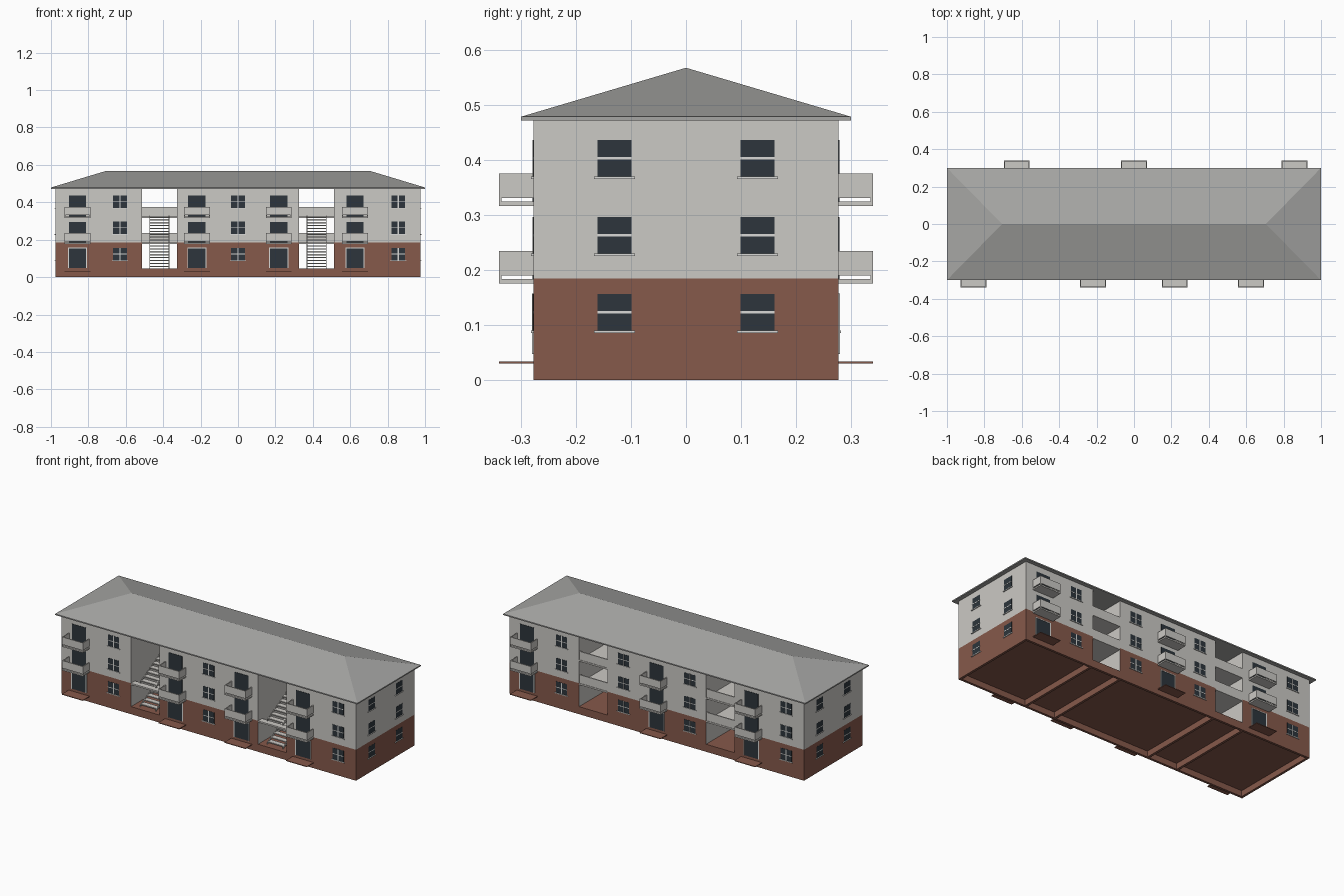
import bpy, bmesh

if "Cube" in bpy.data.objects:
    bpy.data.objects.remove(bpy.data.objects["Cube"], do_unlink=True)


def material(name, rgb):
    m = bpy.data.materials.new(name)
    m.use_nodes = True
    m.diffuse_color = (*rgb, 1)
    m.node_tree.nodes["Principled BSDF"].inputs["Base Color"].default_value = (*rgb, 1)
    return m


PLASTER = material("pale plaster", (0.6, 0.585, 0.555))
BRICK = material("red brick", (0.24, 0.1, 0.07))
ROOF = material("grey roofing", (0.38, 0.38, 0.37))
GLASS = material("dark glass", (0.026, 0.036, 0.045))
FRAME = material("white frame", (0.7, 0.7, 0.68))

HX, HY = 0.975, 0.277            # half size of the walls
EAVES, BRICK_TOP, FLOOR = 0.472, 0.185, 0.045
WELL = (0.327, 0.514)            # stairwell between these x values, both sides
STOREYS = (FLOOR, 0.185, 0.325)


def add_box(bm, x, y, z, mat=0):
    x, y, z = sorted(x), sorted(y), sorted(z)
    v = [bm.verts.new((a, b, c)) for a in x for b in y for c in z]
    for idx in ((0, 1, 3, 2), (4, 6, 7, 5), (0, 4, 5, 1),
                (2, 3, 7, 6), (0, 2, 6, 4), (1, 5, 7, 3)):
        bm.faces.new([v[i] for i in idx]).material_index = mat


def finish(name, bm, mats):
    bmesh.ops.recalc_face_normals(bm, faces=bm.faces)
    me = bpy.data.meshes.new(name)
    bm.to_mesh(me)
    bm.free()
    for m in mats:
        me.materials.append(m)
    ob = bpy.data.objects.new(name, me)
    bpy.context.scene.collection.objects.link(ob)
    return ob


def boxes(name, items, *mats):
    bm = bmesh.new()
    for it in items:
        add_box(bm, *it)
    return finish(name, bm, mats)


def on_wall(side, u, d, z, mat=0):
    """Box given along a wall (u), outward from it (d) and in height (z)."""
    s = -1 if side in ("front", "left") else 1
    if side in ("front", "back"):
        return (u, [s * (HY + a) for a in d], z, mat)
    return ([s * (HX + a) for a in d], u, z, mat)


def span(c, half):
    return (c - half, c + half)


# Three wall blocks, brick below and plaster above; stairwell faces are plaster
for name, x in (("west_block", (-HX, -WELL[1])), ("middle_block", (-WELL[0], WELL[0])),
                ("east_block", (WELL[1], HX))):
    bm = bmesh.new()
    add_box(bm, x, (-HY, HY), (0.035, EAVES))
    for h in (FLOOR, BRICK_TOP):
        bmesh.ops.bisect_plane(bm, geom=bm.verts[:] + bm.edges[:] + bm.faces[:],
                               plane_co=(0, 0, h), plane_no=(0, 0, 1))
    for f in bm.faces:
        c = f.calc_center_median()
        inner = abs(f.normal.x) > 0.5 and abs(c.x) < HX - 0.01
        f.material_index = 1 if c.z < BRICK_TOP and not inner else 0
    finish(name, bm, (PLASTER, BRICK))

# Hollow footing: outer skirt and the cross walls beside the stairwells
T = 0.014
footing = [((-HX, HX), (s * HY, s * (HY - T)), (0, 0.035)) for s in (-1, 1)]
footing += [((s * HX, s * (HX - T)), (T - HY, HY - T), (0, 0.035)) for s in (-1, 1)]
for s in (-1, 1):
    footing += [((s * a, s * b), (T - HY, HY - T), (0, 0.035))
                for a, b in ((WELL[0] - T, WELL[0]), (WELL[1], WELL[1] + T))]
boxes("footing", footing, BRICK)

# Hipped roof on a thin eaves slab
bm = bmesh.new()
rings = [[bm.verts.new((x, y, z)) for x, y in ((-1, -0.3), (1, -0.3), (1, 0.3), (-1, 0.3))]
         for z in (EAVES, 0.479)]
r0, r1 = (bm.verts.new((x, 0, 0.568)) for x in (-0.705, 0.705))
low, top = rings
bm.faces.new(low)
for i in range(4):
    j = (i + 1) % 4
    bm.faces.new((low[i], low[j], top[j], top[i]))
bm.faces.new((top[0], top[1], r1, r0))
bm.faces.new((top[1], top[2], r1))
bm.faces.new((top[2], top[3], r0, r1))
bm.faces.new((top[3], top[0], r0))
finish("hipped_roof", bm, [ROOF])

# Stairwells: ground floor, landings with a parapet, open-tread flights
STEPS = 9
for label, s in (("west", -1), ("east", 1)):
    x = (s * WELL[0], s * WELL[1])
    mid = sum(x) / 2
    boxes(label + "_stairwell_floor", [(x, (-HY, HY), (0.035, FLOOR))], BRICK)
    landings, parapets, treads = [], [], []
    for lo, hi in zip(STOREYS, STOREYS[1:]):
        landings.append((x, (0.01, HY), (hi - 0.009, hi)))
        parapets.append((x, (HY - 0.01, HY - 0.003), (hi, hi + 0.05)))
        rise, run = (hi - lo) / STEPS, 0.25 / STEPS
        for i in range(STEPS):
            y, z = -0.245 + i * run, lo + (i + 1) * rise
            treads.append((span(mid, 0.052), (y, y + run * 1.1), (z - 0.006, z)))
    landings.append((x, (-HY, -0.24), (BRICK_TOP - 0.009, BRICK_TOP)))
    boxes(label + "_landings", landings, PLASTER)
    boxes(label + "_landing_parapets", parapets, PLASTER)
    boxes(label + "_stair_treads", treads, PLASTER)
    # Sloping stringers on both sides of each flight
    bm = bmesh.new()
    for lo, hi in zip(STOREYS, STOREYS[1:]):
        for e in (-1, 1):
            n = len(bm.verts)
            add_box(bm, span(mid + e * 0.052, 0.002), (-0.25, 0.01), (lo, lo + 0.012))
            bm.verts.ensure_lookup_table()
            for v in bm.verts[n:]:
                if v.co.y > 0:
                    v.co.z += hi - lo - 0.008
    finish(label + "_stair_stringers", bm, [PLASTER])


def window(name, side, u, z0, cross):
    z1, half = z0 + 0.067, 0.037 if cross else 0.031
    zm = (z0 + z1) / 2
    parts = [on_wall(side, span(u, half), (-0.001, 0.001), (z0, z1), 0),
             on_wall(side, span(u, half), (0, 0.002), span(zm, 0.002), 1),
             on_wall(side, span(u, half + 0.006), (0, 0.005), (z0 - 0.004, z0), 1)]
    if cross:
        parts.append(on_wall(side, span(u, 0.003), (0, 0.002), (z0, z1), 1))
    boxes(name, parts, GLASS, FRAME)


# Windows on every storey
ROWS = (0.09, 0.23, 0.37)
LAYOUT = {"front": (-0.63, 0, 0.857), "back": (0.63, 0.22, -0.22, -0.857),
          "left": (-0.13, 0.13), "right": (-0.13, 0.13)}
for side, places in LAYOUT.items():
    for i, u in enumerate(places):
        for j, z0 in enumerate(ROWS):
            window(f"{side}_window_{i}_{j}", side, u, z0, side in ("front", "back"))

# Doors with a step on the ground and balconies above
DOORS = {"front": (-0.858, -0.22, 0.218, 0.625), "back": (0.858, 0, -0.627)}
OUT, W = 0.063, 0.069
for side, places in DOORS.items():
    for i, u in enumerate(places):
        tag = f"{side}_{i}"
        z = FLOOR + 0.003
        boxes("ground_door_" + tag, [
            on_wall(side, span(u, 0.046), (-0.001, 0.001), (z, 0.154), 0),
            on_wall(side, (u - 0.051, u - 0.046), (0, 0.003), (z, 0.158), 1),
            on_wall(side, (u + 0.046, u + 0.051), (0, 0.003), (z, 0.158), 1),
            on_wall(side, span(u, 0.046), (0, 0.003), (0.154, 0.158), 1)], GLASS, FRAME)
        boxes("door_step_" + tag, [on_wall(side, span(u, W), (0, OUT), (0.03, 0.034))], BRICK)
        for j, b in enumerate((0.184, 0.325)):
            boxes(f"balcony_door_{tag}_{j}",
                  [on_wall(side, span(u, 0.046), (-0.001, 0.002), (b, b + 0.112))], GLASS)
            boxes(f"balcony_slab_{tag}_{j}",
                  [on_wall(side, span(u, W), (0, OUT), (b - 0.008, b))], PLASTER)
            rail = (b + 0.006, b + 0.051)
            parts = [on_wall(side, span(u, W), (OUT - 0.005, OUT), rail)]
            for e in (-1, 1):
                edge = (u + e * W, u + e * (W - 0.005))
                parts.append(on_wall(side, edge, (0, OUT - 0.005), rail))
                parts.append(on_wall(side, edge, (OUT - 0.005, OUT), (b, b + 0.006)))
            boxes(f"balcony_parapet_{tag}_{j}", parts, PLASTER)
